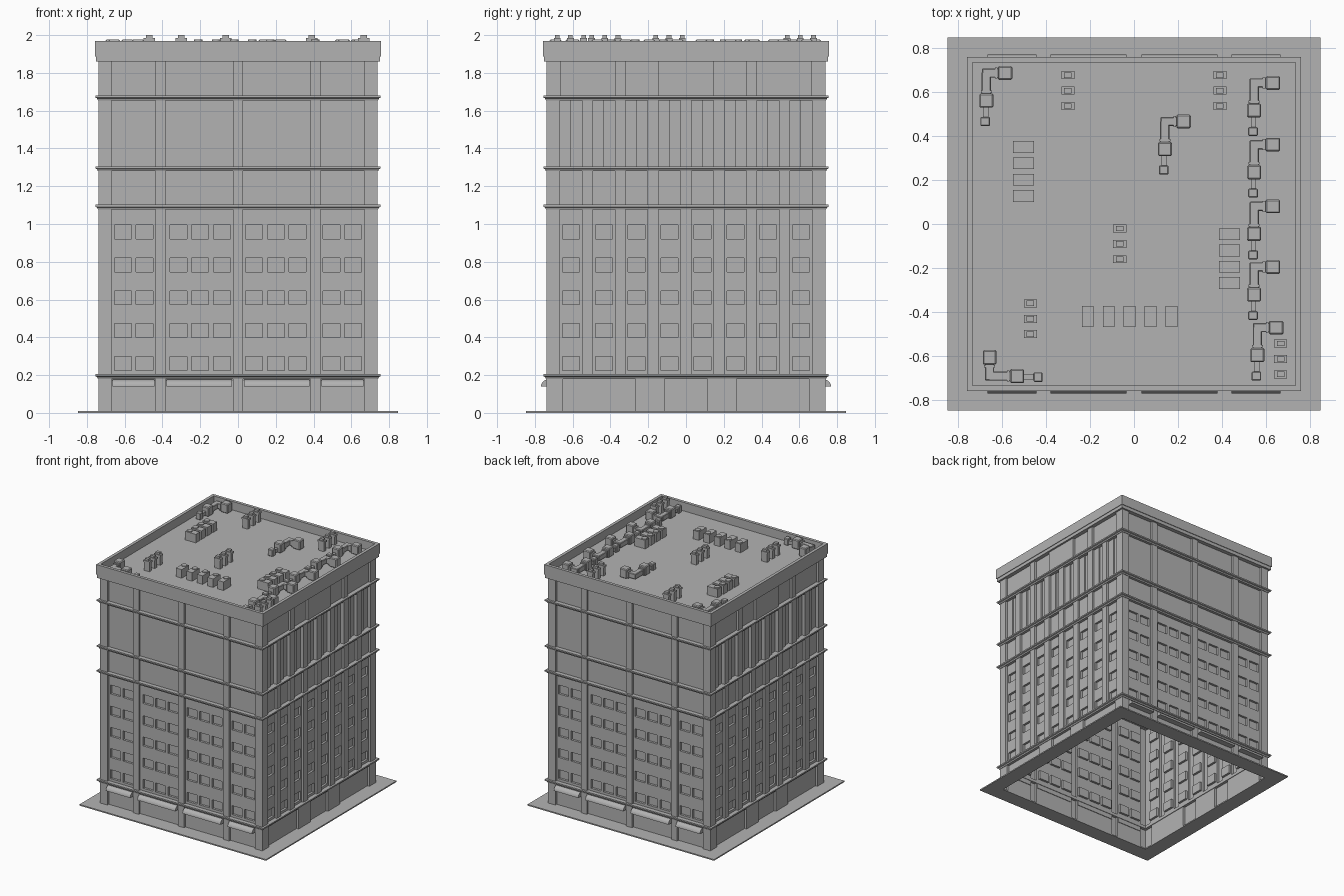
import bpy, bmesh, math
from mathutils import Matrix

if "Cube" in bpy.data.objects:
    bpy.data.objects.remove(bpy.data.objects["Cube"])

grey = bpy.data.materials.new("concrete_grey")
grey.use_nodes = True
colour = (0.45, 0.45, 0.45, 1)
grey.diffuse_color = colour
grey.node_tree.nodes["Principled BSDF"].inputs["Base Color"].default_value = colour

HALF = 0.738   # outer face of the pilasters
DECK = 1.90    # roof level


def finish(bm, name):
    mesh = bpy.data.meshes.new(name)
    bm.to_mesh(mesh)
    bm.free()
    mesh.materials.append(grey)
    return mesh


def place(mesh, name, loc=(0, 0, 0), angle=0):
    ob = bpy.data.objects.new(name, mesh)
    ob.location = loc
    ob.rotation_euler.z = math.radians(angle)
    bpy.context.collection.objects.link(ob)
    return ob


def box(bm, x, y, z0, z1, sx, sy, bevel=0):
    mat = Matrix.Translation((x, y, (z0 + z1) / 2)) @ Matrix.Diagonal((sx, sy, z1 - z0, 1))
    verts = bmesh.ops.create_cube(bm, size=1, matrix=mat)["verts"]
    if bevel:
        edges = list({e for v in verts for e in v.link_edges})
        bmesh.ops.bevel(bm, geom=edges, offset=bevel, segments=1, affect='EDGES')


def square_ring(name, profile):
    """Sweep a closed (offset, z) profile around the square plan."""
    bm = bmesh.new()
    loops = [[bm.verts.new((sx * r, sy * r, z)) for r, z in profile]
             for sx, sy in ((-1, -1), (1, -1), (1, 1), (-1, 1))]
    n = len(profile)
    for c in range(4):
        a, b = loops[c], loops[(c + 1) % 4]
        for i in range(n):
            j = (i + 1) % n
            bm.faces.new((a[i], b[i], b[j], a[j]))
    bmesh.ops.recalc_face_normals(bm, faces=bm.faces)
    place(finish(bm, name), name)


def facade(name, recesses):
    """Stepped wall sheet; each recess is (u0, u1, z0, z1, depth), later ones win."""
    us = sorted({-HALF, HALF} | {round(v, 4) for r in recesses for v in r[:2]})
    zs = sorted({0, DECK} | {round(v, 4) for r in recesses for v in r[2:4]})

    def depth(i, j):
        u, z = (us[i] + us[i + 1]) / 2, (zs[j] + zs[j + 1]) / 2
        d = 0
        for u0, u1, z0, z1, dr in recesses:
            if u0 < u < u1 and z0 < z < z1:
                d = dr
        return d

    bm = bmesh.new()

    def quad(*pts):
        bm.faces.new([bm.verts.new((u, d - HALF, z)) for u, d, z in pts])

    nu, nz = len(us) - 1, len(zs) - 1
    for i in range(nu):
        for j in range(nz):
            d, a, b, c, e = depth(i, j), us[i], us[i + 1], zs[j], zs[j + 1]
            quad((a, d, c), (b, d, c), (b, d, e), (a, d, e))
            if i + 1 < nu and (d2 := depth(i + 1, j)) != d:
                quad((b, d, c), (b, d2, c), (b, d2, e), (b, d, e))
            if j + 1 < nz and (d2 := depth(i, j + 1)) != d:
                quad((a, d, e), (b, d, e), (b, d2, e), (a, d2, e))
    bmesh.ops.remove_doubles(bm, verts=bm.verts, dist=1e-5)
    bmesh.ops.recalc_face_normals(bm, faces=bm.faces)
    bm.faces.ensure_lookup_table()
    if bm.faces[0].normal.y > 0:
        bmesh.ops.reverse_faces(bm, faces=bm.faces)
    return finish(bm, name)


# Storey zones between the ledges, and window rows
BASE, LOWER, MIDDLE, UPPER, TOP = ((0.0, 0.18), (0.205, 1.08), (1.10, 1.285),
                                   (1.305, 1.66), (1.68, 1.86))
ROWS = [0.225 + 0.174 * k for k in range(5)]
PANEL, GLASS = 0.018, 0.036


def windows(centres):
    return [(u - 0.045, u + 0.045, z, z + 0.073, GLASS) for u in centres for z in ROWS]


# Front and back walls: four wide bays
bays = [(-0.67, -0.436), (-0.384, -0.027), (0.027, 0.384), (0.436, 0.67)]
front = [(a, b, *zone, PANEL) for a, b in bays for zone in (BASE, LOWER, MIDDLE, UPPER, TOP)]
front += windows([s * u for s in (-1, 1) for u in (0.085, 0.2, 0.315, 0.495, 0.608)])
front_mesh = facade("wide_bay_wall", front)

# Side walls: eight narrow bays with different base and top panels
centres = [(k - 3.5) * 0.174 for k in range(8)]
side = [(c - 0.058, c + 0.058, *zone, PANEL) for c in centres for zone in (LOWER, MIDDLE, UPPER)]
side += [(c, c + 0.058, *UPPER, 0.03) for c in centres]
side += [(a, b, *BASE, PANEL) for a, b in ((-0.65, -0.267), (-0.114, 0.114), (0.267, 0.65))]
side += [(a, b, *TOP, PANEL) for a, b in ((-0.664, -0.375), (-0.32, -0.145),
                                          (0.145, 0.32), (0.375, 0.664))]
side += windows(centres)
side_mesh = facade("narrow_bay_wall", side)

for label, mesh, angle in (("front_wall", front_mesh, 0), ("left_wall", side_mesh, 90),
                           ("back_wall", front_mesh, 180), ("right_wall", side_mesh, 270)):
    place(mesh, label, angle=angle)

# Pavement, ledges and parapet
square_ring("pavement", [(0.72, 0), (0.847, 0), (0.847, 0.01), (0.72, 0.01)])
for k, z in enumerate((0.18, 1.077, 1.28, 1.655)):
    square_ring(f"ledge_{k + 1}", [(0.715, z), (0.742, z), (0.746, z + 0.01), (0.755, z + 0.014),
                                   (0.755, z + 0.025), (0.715, z + 0.025)])
square_ring("parapet", [(0.715, 1.86), (0.753, 1.86), (0.753, 1.887), (0.758, 1.887),
                        (0.758, 1.97), (0.733, 1.97), (0.733, DECK - 0.01), (0.715, DECK - 0.01)])
bm = bmesh.new()
bmesh.ops.create_grid(bm, x_segments=1, y_segments=1, size=0.735)
place(finish(bm, "roof_deck"), "roof_deck", (0, 0, DECK))

# Rounded awnings over the ground-floor bays
for k, (a, b) in enumerate(bays):
    bm = bmesh.new()
    arc = [(-0.73 - 0.038 * math.sin(t), 0.14 + 0.037 * math.cos(t))
           for t in (math.pi / 2 * i / 6 for i in range(7))]
    section = [(-0.715, 0.14), (-0.715, 0.177)] + arc
    ends = [[bm.verts.new((u, y, z)) for y, z in section] for u in (a + 0.006, b - 0.006)]
    n = len(section)
    for i in range(n):
        j = (i + 1) % n
        bm.faces.new((ends[0][i], ends[0][j], ends[1][j], ends[1][i]))
    for end in ends:
        bm.faces.new(end)
    bmesh.ops.recalc_face_normals(bm, faces=bm.faces)
    mesh = finish(bm, "awning")
    place(mesh, f"front_awning_{k + 1}")
    place(mesh, f"back_awning_{k + 1}", angle=180)

# Roof duct runs: two large housings, an elbow and a small outlet
bm = bmesh.new()
box(bm, 0, 0, 0, 0.076, 0.066, 0.062, 0.006)
box(bm, -0.085, -0.125, 0, 0.076, 0.064, 0.064, 0.006)
box(bm, -0.09, -0.22, 0, 0.055, 0.044, 0.04, 0.004)
box(bm, -0.06, 0, 0.012, 0.055, 0.09, 0.042, 0.004)
box(bm, -0.085, -0.05, 0.012, 0.055, 0.042, 0.11, 0.004)
box(bm, -0.088, -0.18, 0.012, 0.04, 0.024, 0.07)
box(bm, -0.04, 0, 0.008, 0.06, 0.012, 0.05)
box(bm, -0.085, -0.085, 0.008, 0.06, 0.05, 0.012)
duct = finish(bm, "roof_duct")
for x, y, angle in ((0.63, 0.64, 0), (0.63, 0.36, 0), (0.63, 0.08, 0), (0.63, -0.195, 0),
                    (0.645, -0.47, 0), (0.225, 0.465, 0), (-0.585, 0.685, 0), (-0.655, -0.605, 90)):
    place(duct, "roof_duct", (x, y, DECK), angle)

# Capped vents in groups of three
bm = bmesh.new()
box(bm, 0, 0, 0, 0.07, 0.05, 0.03)
box(bm, 0, 0, 0.07, 0.084, 0.06, 0.036)
box(bm, 0, 0, 0.084, 0.1, 0.034, 0.024)
vent = finish(bm, "roof_vent")
for x, y in ((-0.3, 0.605), (0.39, 0.605), (-0.065, -0.09), (-0.47, -0.43), (0.665, -0.612)):
    for step in (-1, 0, 1):
        place(vent, "roof_vent", (x, y + step * 0.07, DECK))

# Cooling units with a round fan at one end
bm = bmesh.new()
box(bm, 0, 0, 0, 0.07, 0.096, 0.053)
bmesh.ops.create_cone(bm, cap_ends=True, segments=20, radius1=0.022, radius2=0.022,
                      depth=0.008, matrix=Matrix.Translation((-0.024, 0, 0.072)))
unit = finish(bm, "cooling_unit")
for x, y in ((-0.502, 0.238), (0.433, -0.157)):
    for k in range(4):
        place(unit, "cooling_unit", (x, y + (k - 1.5) * 0.074, DECK))
for k in range(5):
    place(unit, "cooling_unit", (-0.02 + (k - 2) * 0.095, -0.42, DECK), -90)
